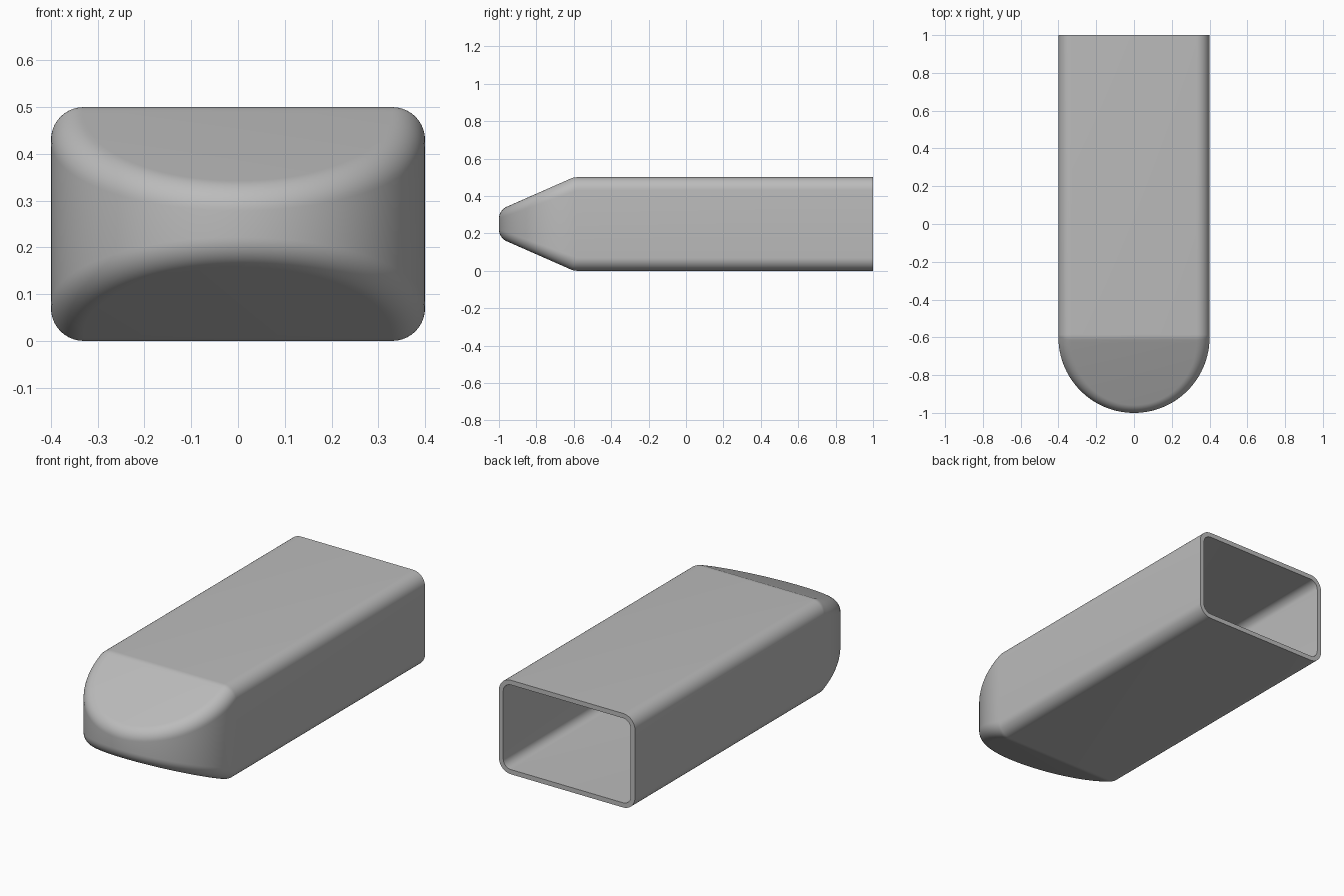
import bpy
import bmesh
from math import sin, cos, pi, sqrt, atan
from mathutils import Vector

if "Cube" in bpy.data.objects:
    bpy.data.objects.remove(bpy.data.objects["Cube"], do_unlink=True)

HALF_W, HEIGHT, BACK, SHOULDER = 0.4, 0.5, 1.0, -0.6
SLOPE, RADIUS, WALL = 0.44, 0.07, 0.025
ARC_STEPS, FILLET_STEPS, CREASE_STEPS = 40, 10, 4

grey = bpy.data.materials.new("plain grey")
grey.use_nodes = True
colour = (0.5, 0.5, 0.5, 1)
grey.diffuse_color = colour
grey.node_tree.nodes["Principled BSDF"].inputs["Base Color"].default_value = colour


def rim_stations():
    """Fillet centre, side normal and upper normal, from the open end to the nose."""
    side, up = Vector((1, 0, 0)), Vector((0, 0, 1))
    core, top = HALF_W - RADIUS, HEIGHT - RADIUS
    tilt = atan(SLOPE)
    slope_normal = Vector((0, -sin(tilt), cos(tilt)))
    drop = RADIUS * sqrt(1 + SLOPE ** 2)
    crease_y = SHOULDER + (drop - RADIUS) / SLOPE
    stations = [(Vector((core, BACK, top)), side, up)]
    for i in range(CREASE_STEPS + 1):
        a = tilt * i / CREASE_STEPS
        stations.append((Vector((core, crease_y, top)), side, Vector((0, -sin(a), cos(a)))))
    for i in range(ARC_STEPS + 1):
        a = pi / 2 * i / ARC_STEPS
        normal = Vector((cos(a), -sin(a), 0))
        y = SHOULDER - core * sin(a)
        z = HEIGHT + SLOPE * (y - SHOULDER) - drop
        stations.append((Vector((core * cos(a), y, z)), normal, slope_normal))
    return stations


def section(bm, station, radius):
    """One closed loop of vertices: upper fillet, then its mirrored copies."""
    centre, side, upper = station
    turn = side.angle(upper)
    quarter = []
    for i in range(FILLET_STEPS + 1):
        t = i / FILLET_STEPS
        d = (side * sin(t * turn) + upper * sin((1 - t) * turn)) / sin(turn)
        quarter.append(centre + d * radius)
    right = quarter + [Vector((p.x, p.y, HEIGHT - p.z)) for p in reversed(quarter)]
    left = [Vector((-p.x, p.y, p.z)) for p in reversed(right)]
    return [bm.verts.new(p) for p in right + left]


def bridge(bm, a, b):
    n = len(a)
    for i in range(n):
        j = (i + 1) % n
        bm.faces.new((a[i], a[j], b[j], b[i]))


# Outer skin and inner skin share fillet centres, giving an even wall
bm = bmesh.new()
ends = []
for radius in (RADIUS, RADIUS - WALL):
    loops = [section(bm, s, radius) for s in rim_stations()]
    for a, b in zip(loops, loops[1:]):
        bridge(bm, a, b)
    ends.append(loops[0])

# Flat rim round the open end
bridge(bm, *ends)
bmesh.ops.remove_doubles(bm, verts=bm.verts, dist=0.00001)
bmesh.ops.recalc_face_normals(bm, faces=bm.faces)

mesh = bpy.data.meshes.new("hollow_shell")
bm.to_mesh(mesh)
bm.free()
mesh.materials.append(grey)
shell = bpy.data.objects.new("hollow_shell", mesh)
bpy.context.collection.objects.link(shell)
bpy.context.view_layer.objects.active = shell
shell.select_set(True)
bpy.ops.object.shade_smooth_by_angle(angle=pi / 6)
